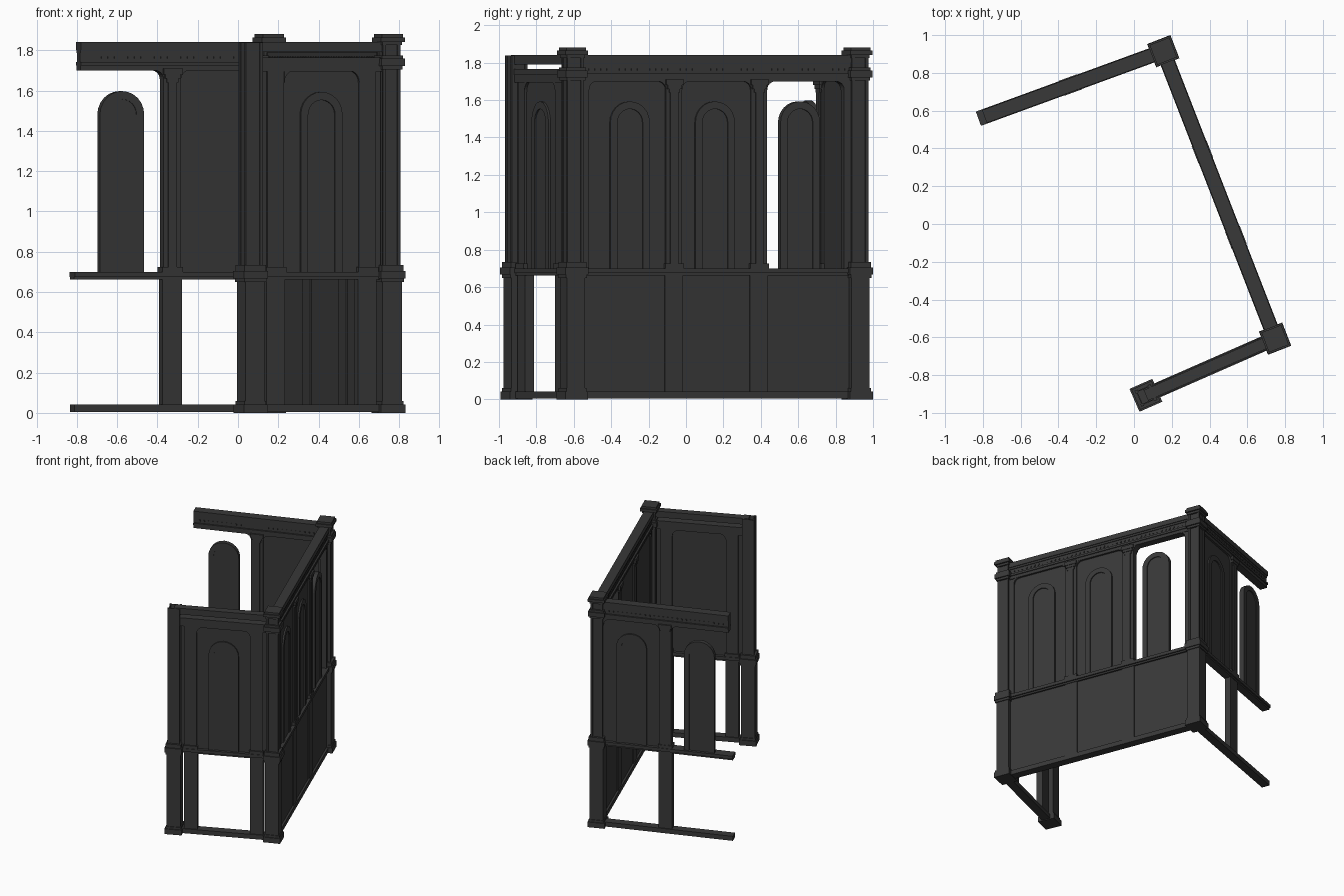
import bpy, bmesh
from math import pi, cos, sin, atan2
from mathutils import Vector

cube = bpy.data.objects.get("Cube")
if cube:
    bpy.data.objects.remove(cube, do_unlink=True)

iron = bpy.data.materials.new("dark_iron")
iron.use_nodes = True
COLOR = (0.04, 0.04, 0.04, 1)
iron.diffuse_color = COLOR
iron.node_tree.nodes["Principled BSDF"].inputs["Base Color"].default_value = COLOR

A, B, C, D = (Vector(p) for p in ((0.063, -0.907), (0.747, -0.607), (0.155, 0.915), (-0.83, 0.555)))


class Frame:
    """Local frame: x runs along the wall, -y faces outward."""

    def __init__(self, origin, target):
        d = target - origin
        self.origin, self.length, self.angle = origin, d.length, atan2(d.y, d.x)

    def add(self, name, bm):
        bmesh.ops.recalc_face_normals(bm, faces=bm.faces)
        mesh = bpy.data.meshes.new(name)
        bm.to_mesh(mesh)
        bm.free()
        mesh.materials.append(iron)
        ob = bpy.data.objects.new(name, mesh)
        ob.location = (self.origin.x, self.origin.y, 0)
        ob.rotation_euler.z = self.angle
        bpy.context.scene.collection.objects.link(ob)
        return ob

    def boxes(self, name, specs):
        """Each spec is x0, x1, y0, y1, z0, z1."""
        bm = bmesh.new()
        for x0, x1, y0, y1, z0, z1 in specs:
            vs = bmesh.ops.create_cube(bm, size=1)["verts"]
            for v in vs:
                v.co = ((x0 + x1) / 2 + v.co.x * (x1 - x0),
                        (y0 + y1) / 2 + v.co.y * (y1 - y0),
                        (z0 + z1) / 2 + v.co.z * (z1 - z0))
        return self.add(name, bm)

    def box(self, name, x0, x1, depth, z0, z1):
        return self.boxes(name, [(x0, x1, -depth / 2, depth / 2, z0, z1)])

    def prism(self, name, pts, y0, y1):
        bm = bmesh.new()
        face = bm.faces.new([bm.verts.new((x, y0, z)) for x, z in pts])
        ext = bmesh.ops.extrude_face_region(bm, geom=[face])["geom"]
        for v in ext:
            if isinstance(v, bmesh.types.BMVert):
                v.co.y = y1
        return self.add(name, bm)

    def band(self, name, outer, inner, y0, y1):
        """Open band between two matching paths, extruded through the wall."""
        bm = bmesh.new()
        rows = [[bm.verts.new((x, y, z)) for x, z in path]
                for path, y in ((outer, y0), (inner, y0), (inner, y1), (outer, y1))]
        for r in range(4):
            a, b = rows[r], rows[(r + 1) % 4]
            for i in range(len(a) - 1):
                bm.faces.new((a[i], a[i + 1], b[i + 1], b[i]))
        for i in (0, -1):
            bm.faces.new([row[i] for row in rows])
        return self.add(name, bm)


MID, HEAD, TOP = 0.70, 1.70, 1.84


def arch_path(x, half, spring=1.48, steps=12):
    arc = [(x + half * cos(pi * i / steps), spring + half * sin(pi * i / steps)) for i in range(steps + 1)]
    return [(x + half, MID - 0.03)] + arc + [(x - half, MID - 0.03)]


def arch(wall, name, x, half=0.113):
    inner = arch_path(x, half - 0.04)
    wall.band(name + "_frame", arch_path(x, half), inner, -0.026, 0.012)
    wall.prism(name + "_pane", inner, -0.018, 0.007)


def bracket(wall, name, x, side, r=0.06):
    """Concave corner bracket below the beam; side is the direction it reaches."""
    arc = [(x + side * r * (1 - cos(pi / 2 * i / 6)), HEAD - r * (1 - sin(pi / 2 * i / 6))) for i in range(7)]
    wall.prism(name, [(x, HEAD + 0.005)] + arc + [(x + side * r, HEAD + 0.005)], -0.028, 0.028)


def mullion(wall, name, x, outer_only=False):
    wall.box(name + "_lower", x - 0.052, x + 0.052, 0.05, 0.04, 0.67)
    wall.boxes(name + "_upper", [
        (x - 0.054, x + 0.054, -0.036, 0.036, MID - 0.01, 0.725),
        (x - 0.046, x + 0.046, -0.026, 0.026, MID, HEAD),
        (x - 0.022, x + 0.022, -0.034, 0.034, MID, HEAD)])
    # console growing outward to meet the beam
    wall.boxes(name + "_console", [
        (x - 0.03 - i * 0.01, x + 0.03 + i * 0.01, -0.034 - i * 0.004, 0.034 + i * 0.004,
         1.64 + i * 0.02, HEAD + 0.01) for i in range(3)])
    for side in (-1, 1):
        bracket(wall, name + "_bracket", x + side * 0.046, side, 0.045)


def rails(wall, name, end, top_end, open_top=False):
    wall.boxes(name + "_base_rail", [(0, end, -0.033, 0.033, 0.005, 0.042)])
    wall.boxes(name + "_middle_rail", [(0, end, -0.03, 0.03, 0.662, 0.675),
                                       (0, end, -0.04, 0.04, 0.675, MID)])
    if open_top:
        wall.boxes(name + "_beam", [(0, top_end, -0.03, 0.03, 1.695, 1.735),
                                    (0, top_end, -0.035, 0.035, 1.735, 1.765)])
        wall.box(name + "_top_rail", 0, top_end, 0.06, 1.79, TOP)
        return
    wall.boxes(name + "_beam", [(0, top_end, -0.03, 0.03, HEAD, 1.725),
                                (0, top_end, -0.037, 0.037, 1.725, 1.742),
                                (0, top_end, -0.024, 0.024, 1.742, 1.785),
                                (0, top_end, -0.03, 0.03, 1.785, 1.80),
                                (0, top_end, -0.036, 0.036, 1.80, TOP)])
    # small studs along the frieze
    n = int(top_end / 0.035)
    wall.boxes(name + "_studs", [((i + 0.35) * 0.035, (i + 0.65) * 0.035, -0.029, 0.029, 1.758, 1.77)
                                 for i in range(2, n)])


def panel(wall, name, x0, x1, z0=MID, z1=HEAD):
    wall.boxes(name, [(x0, x1, -0.014, 0.014, z0 - 0.01, z1 + 0.01)])


def post(frame, name, capped=True):
    def tier(w, z0, z1):
        return (-w / 2, w / 2, -w / 2, w / 2, z0, z1)
    frame.boxes(name + "_foot", [tier(0.13, 0, 0.042), tier(0.116, 0.042, 0.06)])
    frame.boxes(name + "_collar", [tier(0.118, 0.65, 0.668), tier(0.132, 0.668, 0.705), tier(0.116, 0.705, 0.735)])
    frame.boxes(name + "_lower_shaft", [tier(0.104, 0.06, 0.65)])
    # corner stiles around recessed shaft faces
    h, t = 0.046, 0.016
    top = TOP if capped else TOP - 0.002
    stiles = []
    for sx in (-1, 1):
        for sy in (-1, 1):
            xs, ys = sorted((sx * h, sx * (h - t))), sorted((sy * h, sy * (h - t)))
            stiles.append((*xs, *ys, 0.735, top))
    frame.boxes(name + "_stiles", stiles)
    if capped:
        frame.boxes(name + "_core", [tier(0.078, 0.735, TOP)])
        frame.boxes(name + "_capital", [tier(0.106, 1.705, 1.722), tier(0.126, 1.722, 1.758), tier(0.11, 1.758, 1.775),
                                        tier(0.104, 1.825, 1.842), tier(0.128, 1.842, 1.864), tier(0.112, 1.864, 1.88)])
    else:
        plates = []
        for s in (-1, 1):
            lo, hi = sorted((s * 0.040, s * 0.034))
            plates += [(lo, hi, -0.034, 0.034, 0.735, top), (-0.034, 0.034, lo, hi, 0.735, top)]
        frame.boxes(name + "_shell", plates)


short_wall, long_wall, open_wall = Frame(A, B), Frame(B, C), Frame(C, D)

# Corner posts
post(short_wall, "end_post", capped=False)
post(long_wall, "front_corner_post")
post(Frame(C, C + (C - B)), "back_corner_post")

# Short wall: one arched bay above an open base
L = short_wall.length
rails(short_wall, "short_wall", L, L, open_top=True)
panel(short_wall, "short_wall_panel", 0.05, L - 0.05)
arch(short_wall, "short_wall_arch", L / 2)
for side, x in ((1, 0.125), (-1, L - 0.125)):
    short_wall.box("short_wall_lower_jamb", x - 0.05, x + 0.05, 0.05, 0.04, 0.67)
    short_wall.boxes("short_wall_upper_jamb", [(x - 0.045, x + 0.045, -0.026, 0.026, MID, HEAD),
                                               (x - 0.054, x + 0.054, -0.036, 0.036, MID - 0.01, 0.725)])
    bracket(short_wall, "short_wall_bracket", x + side * 0.045, side)

# Long wall: three bays, solid base, last bay open around its arch
L = long_wall.length
bay = 0.488
rails(long_wall, "long_wall", L, L)
long_wall.box("long_wall_base_panel", 0.04, L - 0.04, 0.034, 0.04, 0.67)
panel(long_wall, "long_wall_panel", 0.04, L / 2 + bay / 2)
for i in (-1, 0, 1):
    arch(long_wall, "long_wall_arch", L / 2 - 0.008 + i * bay)
for i in (-1, 1):
    mullion(long_wall, "long_wall_mullion", L / 2 + i * bay / 2)
for side, x in ((1, 0.04), (-1, L - 0.04)):
    lo, hi = sorted((x, x + side * 0.045))
    long_wall.box("long_wall_jamb", lo, hi, 0.046, MID, HEAD)
    bracket(long_wall, "long_wall_bracket", x + side * 0.045, side, 0.045)

# Open wall: one panelled bay, then a free-standing arch without an end post
rails(open_wall, "open_wall", 1.042, 1.008)
panel(open_wall, "open_wall_panel", 0.04, 0.52)
mullion(open_wall, "open_wall_mullion", 0.522)
for x in (0.262, 0.782):
    arch(open_wall, "open_wall_arch", x, 0.117)
bracket(open_wall, "open_wall_bracket", 0.046, 1)
